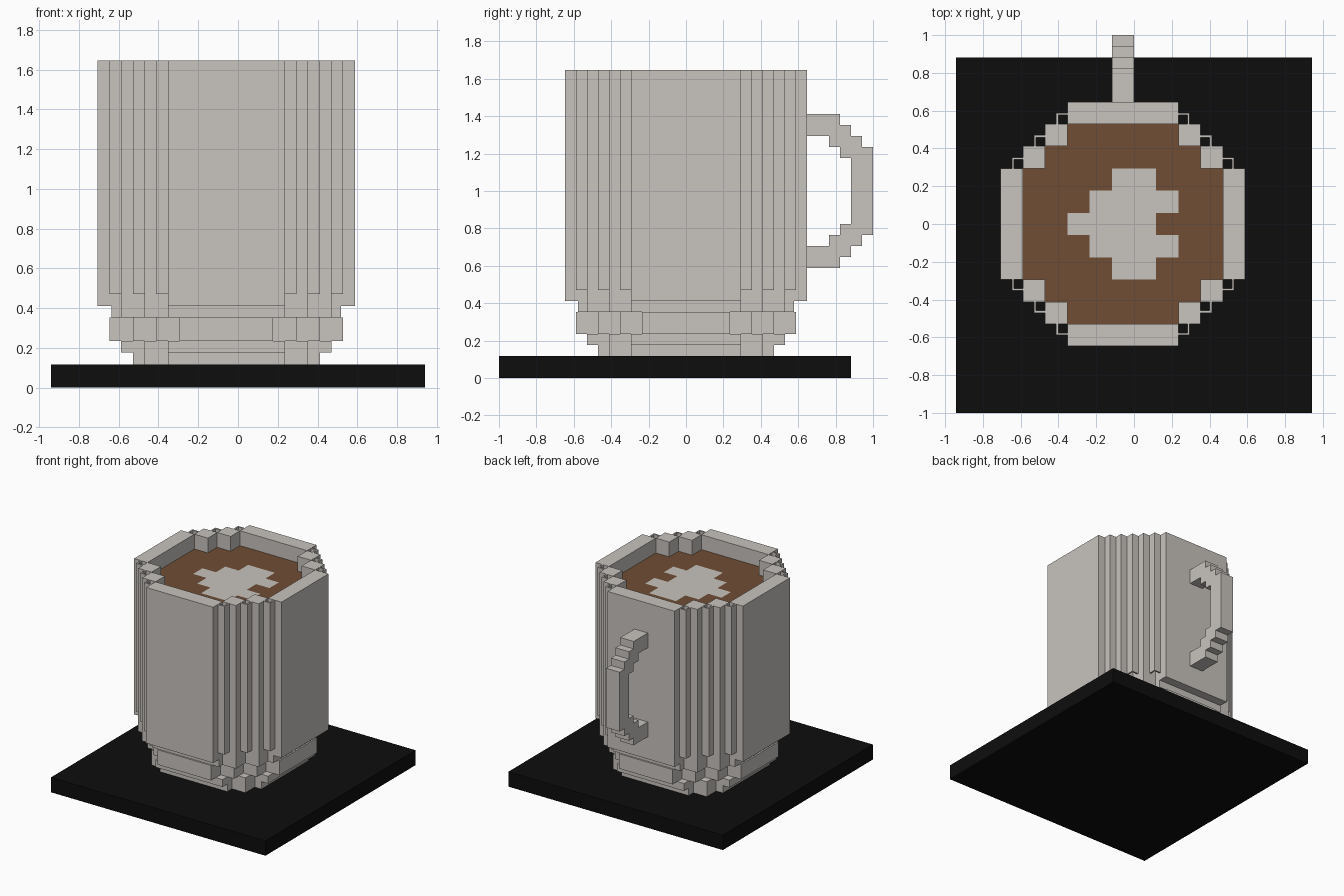
import bpy, bmesh

if "Cube" in bpy.data.objects:
    bpy.data.objects.remove(bpy.data.objects["Cube"])

U = 1 / 17      # one voxel
CX = -1         # cup axis, in voxels


def material(name, rgb):
    m = bpy.data.materials.new(name)
    m.diffuse_color = (*rgb, 1)
    m.use_nodes = True
    m.node_tree.nodes["Principled BSDF"].inputs["Base Color"].default_value = m.diffuse_color
    return m


CERAMIC = material("ceramic off white", (0.578, 0.552, 0.515))
COFFEE = material("coffee brown", (0.162, 0.076, 0.034))
BLACK = material("black", (0.004, 0.004, 0.004))


def finish(bm, name, mats, x=0, merge=True, fix=True):
    if merge:
        bmesh.ops.remove_doubles(bm, verts=bm.verts, dist=1e-4)
    if fix:
        bmesh.ops.recalc_face_normals(bm, faces=bm.faces)
    bmesh.ops.scale(bm, vec=(U, U, U), verts=bm.verts)
    me = bpy.data.meshes.new(name)
    bm.to_mesh(me)
    bm.free()
    for m in mats:
        me.materials.append(m)
    ob = bpy.data.objects.new(name, me)
    ob.location.x = x * U
    bpy.context.collection.objects.link(ob)
    return ob


def face(bm, pts):
    return bm.faces.new([bm.verts.new(p) for p in pts])


def sides(bm, poly, z0, z1):
    for (a, b), (c, d) in zip(poly, poly[1:] + poly[:1]):
        face(bm, [(a, b, z0), (c, d, z0), (c, d, z1), (a, b, z1)])


def prism(bm, poly, z0, z1):
    sides(bm, poly, z0, z1)
    face(bm, [(x, y, z1) for x, y in poly])
    face(bm, [(x, y, z0) for x, y in reversed(poly)])


def turn(pts, n):
    for _ in range(n):
        pts = [(-y, x) for x, y in pts]
    return pts


def stepped(steps):
    """Stepped round outline from its half extents in one quadrant."""
    q = [steps[0]]
    for (a, b), (c, d) in zip(steps, steps[1:]):
        q += [(c, b), (c, d)]
    return [p for n in range(4) for p in turn(q, n)]


def rect(x0, y0, x1, y1):
    return [(x0, y0), (x1, y0), (x1, y1), (x0, y1)]


# Base plate
bm = bmesh.new()
prism(bm, rect(-16, -17, 16, 15), 0, 2)
finish(bm, "base_plate", [BLACK])

# Tapered foot of the cup
tiers = [
    (2, 3, [(8, 5), (7, 7), (5, 8)]),
    (3, 4, [(9, 5), (7, 7), (5, 9)]),
    (4, 6, [(10, 4), (8, 6), (6, 8), (4, 10)]),
    (6, 7, [(9.8, 5), (9, 5), (7, 7), (5, 9), (5, 9.8)]),
]
for i, (z0, z1, steps) in enumerate(tiers):
    bm = bmesh.new()
    if i == 3:
        steps = [(9.8, 5), (9, 7), (7, 9), (5, 9.8)]
    prism(bm, stepped(steps), z0, z1)
    finish(bm, f"cup_foot_{i + 1}", [CERAMIC], CX)

# Cup body: outer wall, underside, inner lip and rim
bm = bmesh.new()
outer = stepped([(11, 5), (9, 7), (7, 9), (5, 11)])
inner = stepped([(9, 5), (7, 7), (5, 9)])
sides(bm, outer, 7, 28)
face(bm, [(x, y, 7) for x, y in reversed(outer)])
sides(bm, inner[::-1], 26, 28)
for n in range(4):
    for r in (rect(9, -5, 11, 5), rect(7, 5, 9, 7), rect(5, 7, 7, 9)):
        face(bm, [(x, y, 28) for x, y in turn(r, n)])
finish(bm, "cup_body", [CERAMIC], CX, merge=False, fix=False)

# Thin hollow corner strips
bm = bmesh.new()
t = 0.8
for n in range(4):
    for p, q in ((9, 5), (7, 7), (5, 9)):
        ell = [(p + t, q), (p + 1, q), (p + 1, q + 1),
               (p, q + 1), (p, q + t), (p + t, q + t)]
        prism(bm, turn(ell, n), 8, 28)
finish(bm, "corner_strips", [CERAMIC], CX, merge=False, fix=False)

# Coffee surface with the milk pattern as coloured cells
bm = bmesh.new()
milk = {0: (-6, 2), 2: (-4, 4), 4: (-2, 2)}
for x in range(-8, 9, 2):
    for y in range(-8, 9, 2):
        if abs(x) + abs(y) > 12:
            continue
        f = face(bm, [(a, b, 26) for a, b in rect(x - 1, y - 1, x + 1, y + 1)])
        lo, hi = milk.get(abs(y), (0, 0))
        f.material_index = int(lo < x + CX < hi)
finish(bm, "coffee_surface", [COFFEE, CERAMIC], CX, fix=False)

# Handle: half profile in (y, z above its middle), mirrored
top = [(17, 4), (16, 4), (16, 5), (15, 5), (15, 6), (14, 6), (14, 7), (11, 7),
       (11, 5), (13, 5), (13, 4), (14, 4), (14, 3), (15, 3)]
prof = top + [(y, -z) for y, z in reversed(top)]
bm = bmesh.new()
f = face(bm, [(-2, y, 17 + z) for y, z in prof])
ext = bmesh.ops.extrude_face_region(bm, geom=[f], use_keep_orig=True)
bmesh.ops.translate(bm, vec=(2, 0, 0),
                    verts=[v for v in ext["geom"] if isinstance(v, bmesh.types.BMVert)])
finish(bm, "handle", [CERAMIC])
